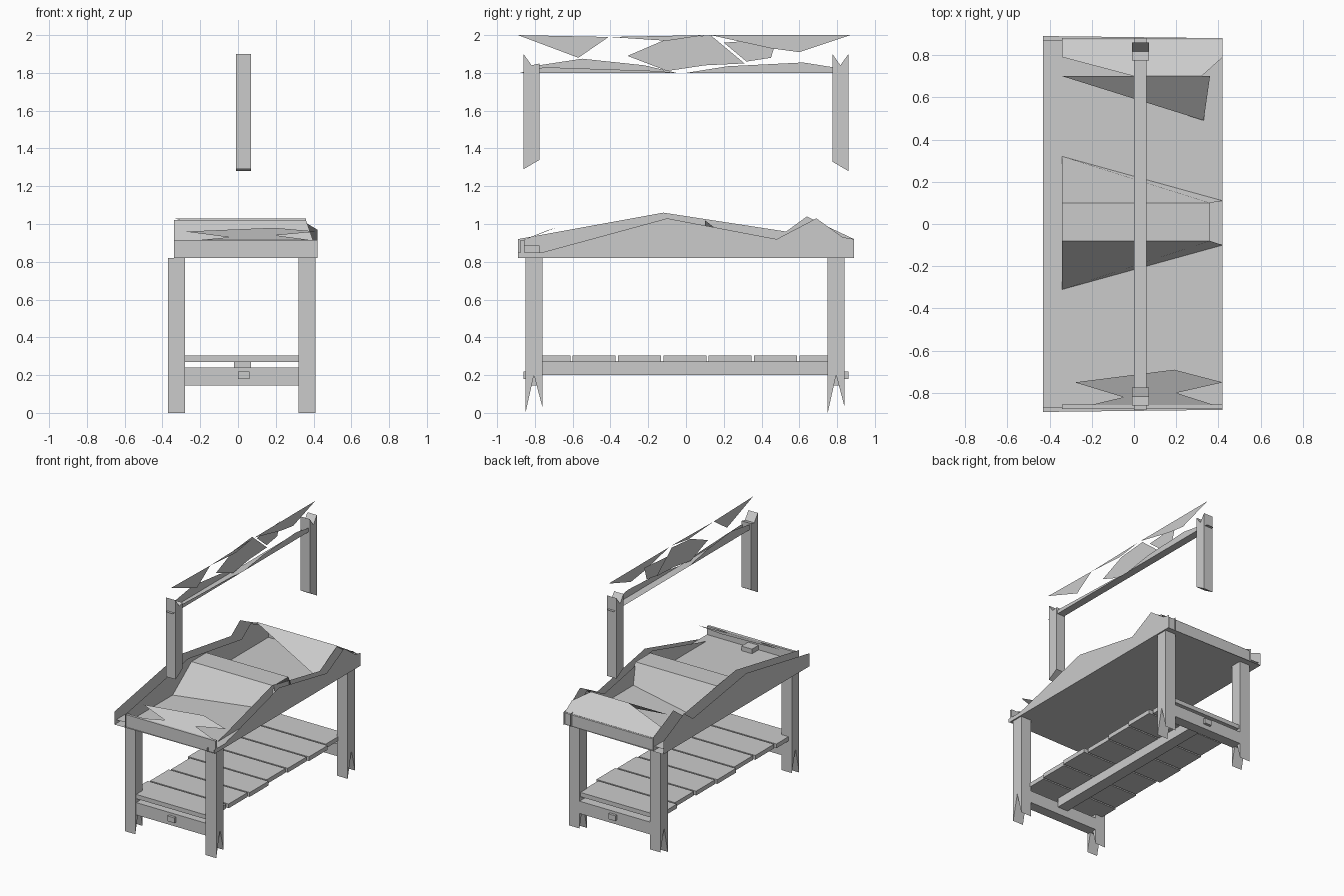
import bpy

def mesh(name, verts, faces):
    me = bpy.data.meshes.new(name)
    me.from_pydata(verts, [], faces)
    me.update()
    ob = bpy.data.objects.new(name, me)
    bpy.context.collection.objects.link(ob)
    return ob

def box(name, x0, x1, y0, y1, z0, z1):
    v = [(x, y, z) for x in (x0, x1) for y in (y0, y1) for z in (z0, z1)]
    return mesh(name, v, [(0, 1, 3, 2), (4, 6, 7, 5), (0, 4, 5, 1),
                          (2, 3, 7, 6), (0, 2, 6, 4), (1, 5, 7, 3)])

def side_sheet(name, x, profile):
    # flat upright panel in the yz plane
    return mesh(name, [(x, y, z) for y, z in profile], [range(len(profile))])

def sheet(name, pts):
    return mesh(name, pts, [range(len(pts))])

def prism(name, x0, x1, profile):
    n = len(profile)
    v = [(x, y, z) for x in (x0, x1) for y, z in profile]
    f = [tuple(range(n))[::-1], tuple(range(n, 2 * n))]
    f += [(i, (i + 1) % n, n + (i + 1) % n, n + i) for i in range(n)]
    return mesh(name, v, f)

# legs with notched, splintered feet
for x0, x1, sx in ((-.37, -.28, "left"), (.32, .41, "right")):
    for y0, y1, sy in ((-.85, -.76, "front"), (.75, .84, "back")):
        ym = (y0 + y1) / 2
        prism(f"{sy}_{sx}_leg", x0, x1,
              [(y0, .82), (y0, 0), (ym, .2), (y1, .03), (y1, .82)])

# end rails and the long stretcher under the shelf
for s, n in ((-1, "front"), (1, "back")):
    box(n + "_rail", -.33, .34, s * .8 - .04, s * .8 + .04, .145, .24)
    box(n + "_rail_peg", 0, .06, s * .845 - .015, s * .845 + .015, .18, .22)
box("stretcher", -.02, .07, -.76, .76, .2, .275)

# shelf slats, slightly uneven
n = 7
for i in range(n):
    y = -.84 + i * 1.68 / n
    d = .012 * (i % 3 - 1)
    box(f"shelf_slat_{i}", -.33 + d, .34 + d, y, y + 1.68 / n - .012, .27, .303)

# tray base, floor and low end boards
sheet("tray_underside", [(-.43, -.89, .82), (-.43, .89, .82), (.42, .88, .82), (.42, -.88, .82)])
sheet("tray_floor", [(-.43, -.87, .85), (.42, -.87, .85), (.42, .87, .85), (-.43, .87, .85)])
for s, nm in ((-1, "front"), (1, "back")):
    box(nm + "_end_board", -.34, .42, min(s * .875, s * .855), max(s * .875, s * .855), .82, .915)

# tray side panels with the broken, peaked outline
far = [(-.89, .82), (.89, .82), (.89, .92), (.72, 1.0), (.64, 1.04),
       (.53, .96), (-.12, 1.06), (-.89, .92)]
near = [(-.89, .82), (.89, .82), (.89, .92), (.83, .93), (.69, 1.03),
        (.48, .92), (-.1, 1.03), (-.76, .85), (-.89, .85)]
side_sheet("left_outer_panel", -.43, far)
side_sheet("left_inner_panel", -.34, far)
side_sheet("right_outer_panel", .42, near)
side_sheet("right_inner_panel", .36, near)

# raised divider across the middle of the tray
sheet("divider_top", [(-.34, -.08, 1.02), (.36, -.08, 1.02), (.36, .1, 1.02), (-.34, .1, 1.02)])
sheet("divider_front_slope", [(-.34, -.31, .85), (.42, -.1, .85), (.36, -.08, 1.02), (-.34, -.08, 1.02)])
sheet("divider_back_slope", [(-.34, .32, .85), (-.34, .1, 1.02), (.36, .1, 1.02), (.42, .11, .85)])

# sloping end pieces of the tray
sheet("back_end_slope", [(-.34, .79, .97), (0, .7, 1.03), (.32, .7, 1.03), (.42, .79, .97),
                         (.42, .88, .91), (-.34, .88, .91)])
sheet("back_end_inner_slope", [(-.34, .7, 1.03), (.33, .49, .86), (.36, .7, 1.03)])
sheet("front_end_slope", [(-.26, -.87, .91), (-.05, -.82, .93), (-.28, -.75, .96), (.19, -.69, .98),
                          (.42, -.75, .96), (.2, -.8, .94), (.42, -.87, .91)])

# upper posts and their stumps in the tray
for s, nm in ((-1, "front"), (1, "back")):
    a, b = sorted((s * .86, s * .775))
    prism(nm + "_upper_post", -.01, .07,
          [(a, 1.9), (a, 1.29 if s < 0 else 1.33), (b, 1.34 if s < 0 else 1.28),
           (b, 1.9 if s > 0 else 1.85), ((a + b) / 2, 1.84)])
    box(nm + "_post_stump", -.02, .07, a, b, .85, .885)

# broken overhead board: underside strip and remaining side shards
sheet("overhead_underside", [(0, -.88, 1.8), (.06, -.88, 1.8), (.06, .88, 1.8), (0, .88, 1.8)])
shards = [
    (.05, [(-.89, 2), (-.41, 1.99), (-.57, 1.88)]),
    (.05, [(-.41, 1.99), (.1, 2), (-.1, 1.97)]),
    (.03, [(-.31, 1.89), (-.1, 1.98), (.13, 2), (.31, 1.85), (.1, 1.84), (-.1, 1.81)]),
    (.05, [(.13, 2), (.87, 2), (.6, 1.91), (.45, 1.93)]),
    (.02, [(.2, 1.96), (.48, 1.98), (.45, 1.88), (.32, 1.86)]),
    (.0, [(-.78, 1.8), (-.78, 1.84), (-.55, 1.875), (-.22, 1.84), (-.05, 1.8)]),
    (.06, [(0, 1.8), (.22, 1.835), (.62, 1.855), (.84, 1.82), (.84, 1.8)]),
    (.06, [(-.88, 1.8), (-.75, 1.83), (-.15, 1.81), (-.05, 1.8)]),
]
for i, (x, p) in enumerate(shards):
    side_sheet(f"overhead_shard_{i}", x, p)
